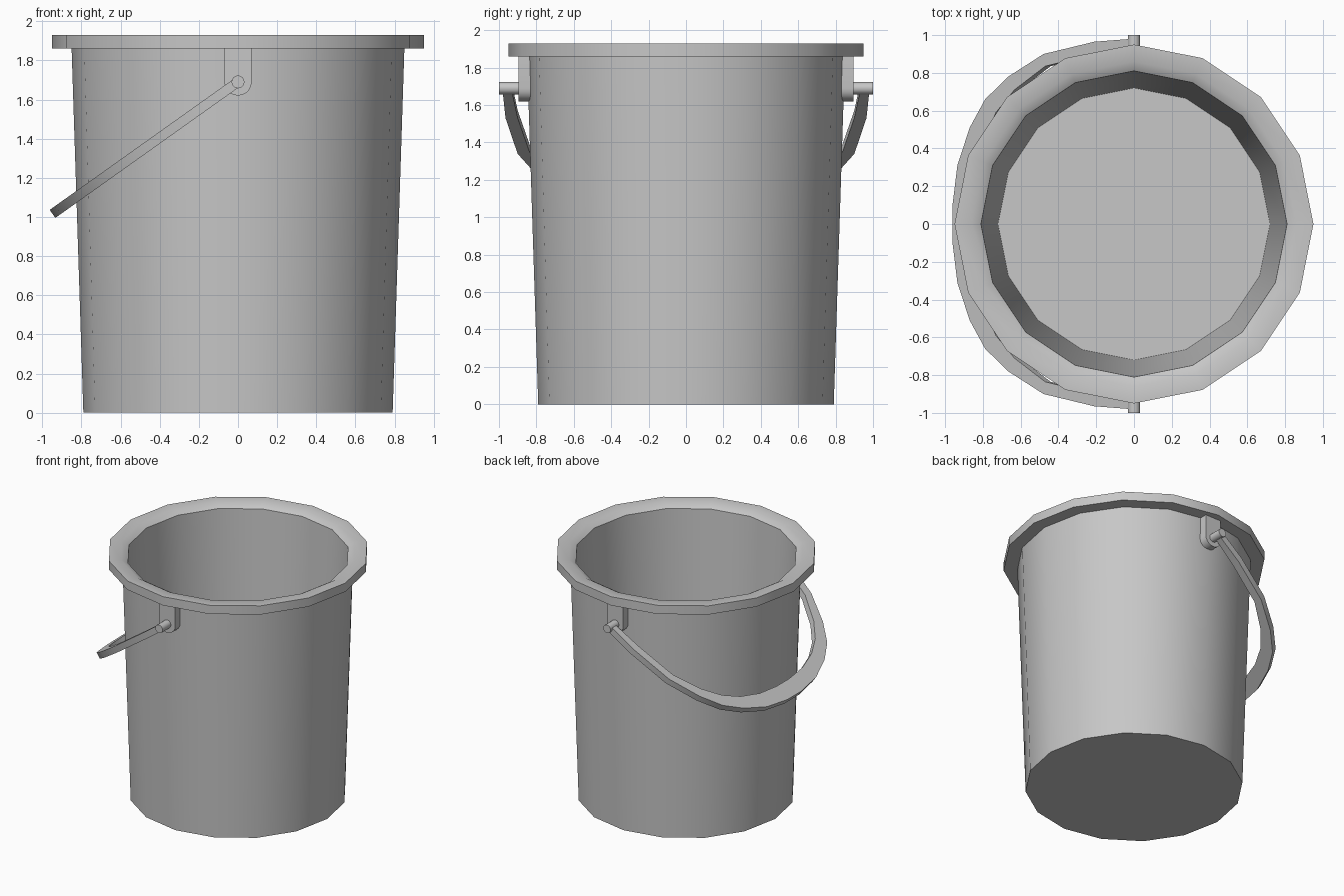
import bpy, bmesh, math
from mathutils import Vector

old = bpy.data.objects.get("Cube")
if old:
    bpy.data.objects.remove(old, do_unlink=True)

grey = bpy.data.materials.new("grey_plastic")
grey.use_nodes = True
COLOUR = (0.57, 0.57, 0.57, 1)
grey.diffuse_color = COLOUR
grey.node_tree.nodes["Principled BSDF"].inputs["Base Color"].default_value = COLOUR

SIDES = 16
PIVOT_Z = 1.69


def finish(name, bm, angle=30):
    bmesh.ops.recalc_face_normals(bm, faces=bm.faces)
    mesh = bpy.data.meshes.new(name)
    bm.to_mesh(mesh)
    bm.free()
    mesh.materials.append(grey)
    obj = bpy.data.objects.new(name, mesh)
    bpy.context.collection.objects.link(obj)
    bpy.ops.object.select_all(action='DESELECT')
    obj.select_set(True)
    bpy.context.view_layer.objects.active = obj
    bpy.ops.object.shade_smooth_by_angle(angle=math.radians(angle))
    return obj


def bridge(bm, a, b):
    for i in range(len(a)):
        j = (i + 1) % len(a)
        bm.faces.new((a[i], a[j], b[j], b[i]))


def prism(bm, outline, offset):
    """Closed solid from an outline swept along an offset."""
    a = [bm.verts.new(p) for p in outline]
    b = [bm.verts.new(Vector(p) + offset) for p in outline]
    bridge(bm, a, b)
    bm.faces.new(a)
    bm.faces.new(b)


# Bucket: one turned profile (radius, height) from underside to inner floor
profile = [(0.79, 0), (0.85, 1.86), (0.95, 1.86), (0.95, 1.93),
           (0.86, 1.93), (0.81, 1.90), (0.72, 0.05)]
bm = bmesh.new()
rings = []
for r, z in profile:
    angles = [math.tau * i / SIDES for i in range(SIDES)]
    rings.append([bm.verts.new((r * math.cos(a), r * math.sin(a), z)) for a in angles])
for lower, upper in zip(rings, rings[1:]):
    bridge(bm, lower, upper)
bm.faces.new(rings[0])
bm.faces.new(rings[-1])
bucket = finish("bucket", bm, 50)

# Rounded lugs and hinge pins on the front and back
for side, label in ((-1, "front"), (1, "back")):
    bm = bmesh.new()
    w = 0.07
    arc = [math.pi + math.pi * i / 10 for i in range(11)]
    outline = [(w * math.cos(a), 0.82 * side, PIVOT_Z + w * math.sin(a)) for a in arc]
    outline += [(w, 0.82 * side, 1.86), (-w, 0.82 * side, 1.86)]
    prism(bm, outline, Vector((0, 0.075 * side, 0)))
    finish(label + "_lug", bm)

    bm = bmesh.new()
    circle = [math.tau * i / SIDES for i in range(SIDES)]
    prism(bm, [(0.033 * math.cos(a), 0.85 * side, PIVOT_Z + 0.033 * math.sin(a))
               for a in circle], Vector((0, 0.15 * side, 0)))
    finish(label + "_pin", bm)

# Handle: flat strap in a tilted plane, widening to the middle
# each pair is (distance from the hinge, y) for half of an edge
outer = [(0, 0.98), (0.24, 0.965), (0.57, 0.90), (0.80, 0.78),
         (0.95, 0.66), (1.05, 0.51), (1.13, 0.31), (1.163, 0.09)]
inner = [(0, 0.93), (0.24, 0.90), (0.56, 0.835), (0.76, 0.71),
         (0.88, 0.59), (0.96, 0.45), (1.015, 0.27), (1.035, 0.08)]
along = Vector((-0.815, 0, -0.58)).normalized()
normal = Vector((along.z, 0, -along.x))
pivot = Vector((0, 0, PIVOT_Z))


def full(half):
    return half + [(s, -y) for s, y in reversed(half)]


bm = bmesh.new()
sections = []
for o, i in zip(full(outer), full(inner)):
    section = []
    for (s, y), h in ((o, 0.025), (i, 0.025), (i, -0.025), (o, -0.025)):
        section.append(bm.verts.new(pivot + along * s + Vector((0, y, 0)) + normal * h))
    sections.append(section)
for a, b in zip(sections, sections[1:]):
    bridge(bm, a, b)
bm.faces.new(sections[0])
bm.faces.new(sections[-1])
finish("handle", bm)
